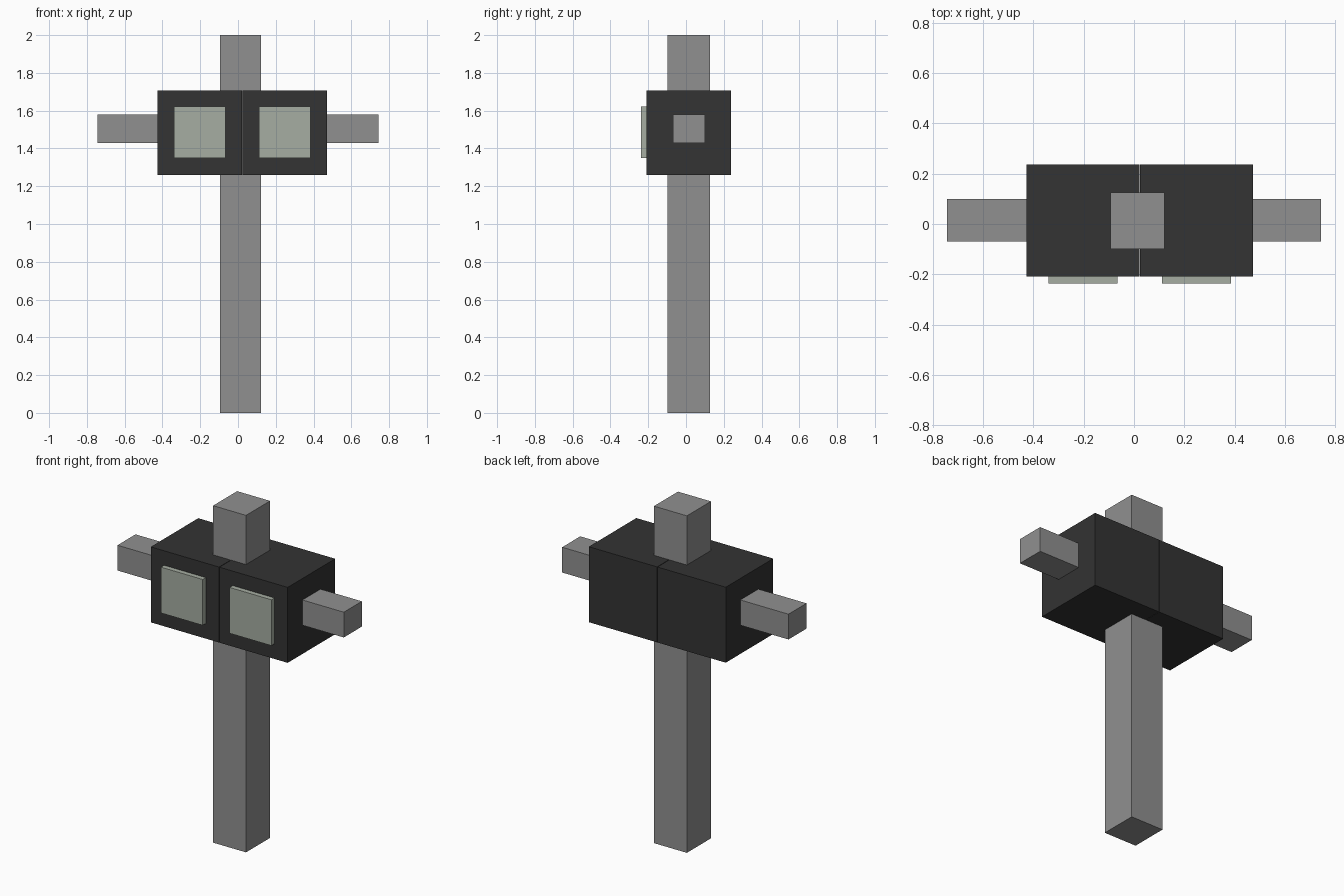
import bpy

if "Cube" in bpy.data.objects:
    bpy.data.objects.remove(bpy.data.objects["Cube"])


def material(name, rgb):
    m = bpy.data.materials.new(name)
    m.diffuse_color = (*rgb, 1)
    m.use_nodes = True
    m.node_tree.nodes["Principled BSDF"].inputs["Base Color"].default_value = m.diffuse_color
    return m


def box(name, x, y, z, mat):
    """Box spanning the given (min, max) ranges."""
    spans = (x, y, z)
    bpy.ops.mesh.primitive_cube_add(size=1, location=[(a + b) / 2 for a, b in spans])
    ob = bpy.context.object
    ob.name = name
    ob.scale = [b - a for a, b in spans]
    bpy.ops.object.transform_apply(location=False, rotation=False, scale=True)
    ob.data.materials.append(mat)
    return ob


grey = material("grey", (0.28, 0.28, 0.28))
dark = material("dark", (0.033, 0.033, 0.033))
pale = material("pale_green", (0.38, 0.42, 0.36))

# Upright post and the crossbar through the housings
box("post", (-0.094, 0.122), (-0.099, 0.126), (0, 2), grey)
box("crossbar", (-0.743, 0.743), (-0.069, 0.1), (1.43, 1.58), grey)

# Two cube housings side by side with a hairline gap, each with a front panel
for side, x in (("left", -0.427), ("right", 0.024)):
    box(f"{side}_housing", (x, x + 0.448), (-0.208, 0.237), (1.26, 1.708), dark)
    box(f"{side}_panel", (x + 0.087, x + 0.361), (-0.237, -0.2), (1.35, 1.622), pale)
